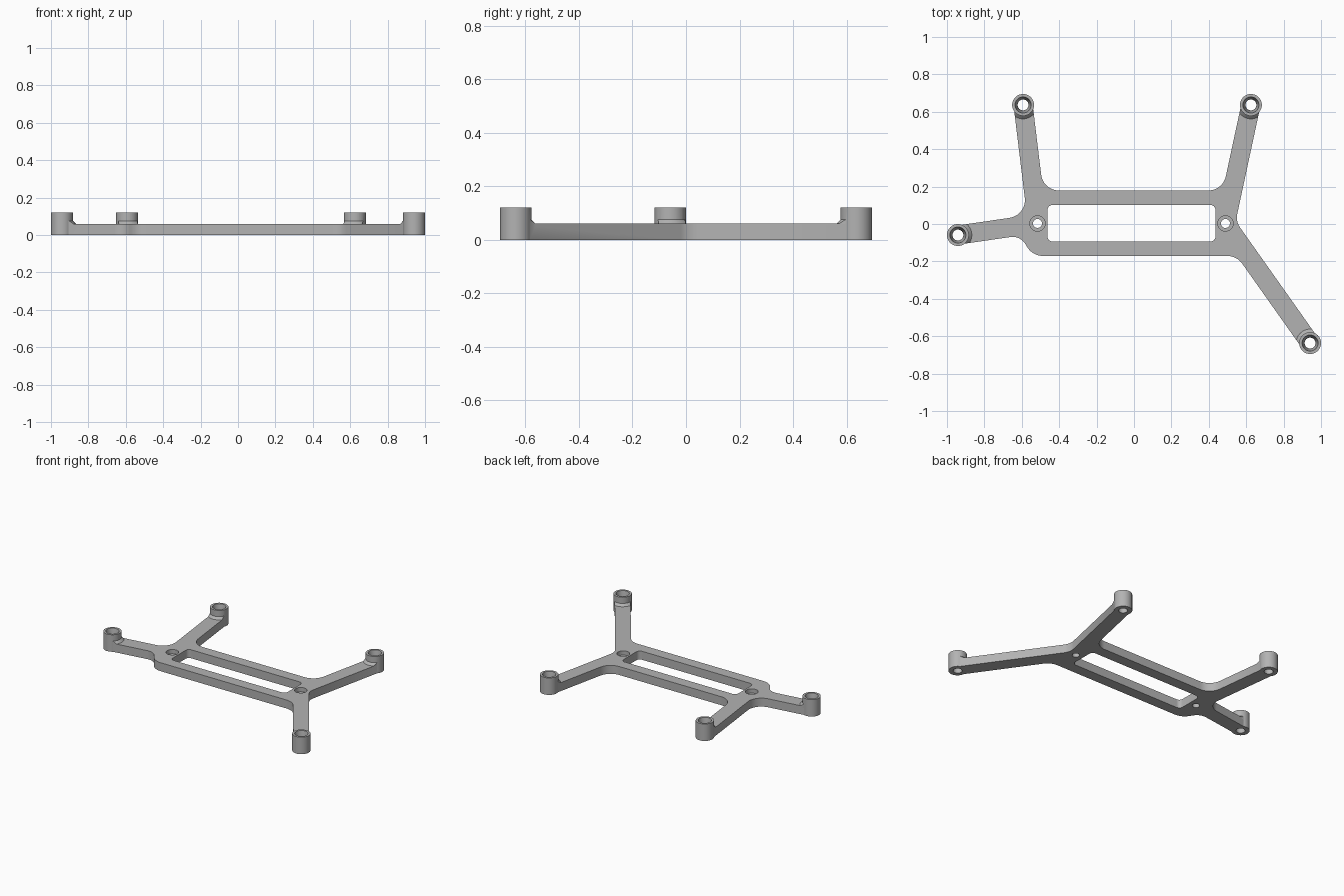
import bpy, bmesh, math
from mathutils import Vector
from mathutils.geometry import intersect_line_line

if "Cube" in bpy.data.objects:
    bpy.data.objects.remove(bpy.data.objects["Cube"], do_unlink=True)

THICK, HEIGHT = 0.06, 0.12      # plate thickness, boss height
BOSS_R, ARM_HALF = 0.0585, 0.051
FILLET = 0.096

hub_left, hub_right = Vector((-0.516, 0.003, 0)), Vector((0.489, 0.003, 0))
boss_back_right = Vector((-0.593, 0.6365, 0))
boss_back_left = Vector((0.625, 0.6365, 0))
boss_side = Vector((-0.9415, -0.059, 0))
boss_front = Vector((0.9415, -0.6365, 0))
bosses = [boss_front, boss_back_left, boss_back_right, boss_side]

grey = bpy.data.materials.new("plain grey")
grey.use_nodes = True
grey.diffuse_color = (0.45, 0.45, 0.45, 1)
grey.node_tree.nodes["Principled BSDF"].inputs["Base Color"].default_value = (0.45, 0.45, 0.45, 1)


def finish(bm, name):
    bmesh.ops.recalc_face_normals(bm, faces=bm.faces)
    mesh = bpy.data.meshes.new(name)
    bm.to_mesh(mesh)
    bm.free()
    mesh.materials.append(grey)
    obj = bpy.data.objects.new(name, mesh)
    bpy.context.collection.objects.link(obj)
    return obj


def prism(name, outline, z0, z1):
    bm = bmesh.new()
    face = bm.faces.new([bm.verts.new((p.x, p.y, z0)) for p in outline])
    out = bmesh.ops.extrude_face_region(bm, geom=[face])["geom"]
    top = [v for v in out if isinstance(v, bmesh.types.BMVert)]
    bmesh.ops.translate(bm, verts=top, vec=(0, 0, z1 - z0))
    return finish(bm, name)


def lathe(name, centre, profile, n=48):
    bm = bmesh.new()
    rings = [[bm.verts.new((centre.x + r * math.cos(math.tau * i / n),
                            centre.y + r * math.sin(math.tau * i / n), z))
              for i in range(n)] for r, z in profile]
    for a, b in zip(rings, rings[1:]):
        for i in range(n):
            j = (i + 1) % n
            bm.faces.new((a[i], a[j], b[j], b[i]))
    bm.faces.new(rings[0])
    bm.faces.new(rings[-1])
    return finish(bm, name)


def combine(target, tool, operation):
    mod = target.modifiers.new("combine", "BOOLEAN")
    mod.operation, mod.object, mod.solver = operation, tool, "EXACT"
    bpy.context.view_layer.objects.active = target
    bpy.ops.object.modifier_apply(modifier=mod.name)
    bpy.data.objects.remove(tool, do_unlink=True)


def round_corners(corners, steps=12):
    # replace each (point, radius) corner with a tangent arc
    pts = []
    for i, (p, r) in enumerate(corners):
        if r == 0:
            pts.append(p)
            continue
        u = (corners[i - 1][0] - p).normalized()
        v = (corners[(i + 1) % len(corners)][0] - p).normalized()
        half = u.angle(v) / 2
        mid = p + (u + v).normalized() * r / math.sin(half)
        start = p + u * r / math.tan(half) - mid
        end = p + v * r / math.tan(half) - mid
        sweep = math.pi - 2 * half
        for k in range(steps + 1):
            t = k / steps
            pts.append(mid + (start * math.sin((1 - t) * sweep)
                              + end * math.sin(t * sweep)) / math.sin(sweep))
    return pts


def arm(hub, boss, join):
    # right edge going out, left edge coming back
    d = (boss - hub).normalized()
    off = Vector((d.y, -d.x, 0)) * ARM_HALF
    return [(hub + off, boss + off, 0), (boss - off, hub - off, join)]


# Outline edges in order: (start, end, radius joining the next edge)
edges = [(Vector((-0.4, -0.171, 0)), Vector((0.4, -0.171, 0)), FILLET)]
edges += arm(hub_right, boss_front, FILLET)
edges += arm(hub_right, boss_back_left, FILLET)
edges += [(Vector((0.4, 0.179, 0)), Vector((-0.4, 0.179, 0)), FILLET)]
edges += arm(hub_left, boss_back_right, FILLET)
edges += arm(hub_left, boss_side, 0.08)
edges += [(Vector((-0.605, -0.065, 0)), Vector((-0.54, -0.177, 0)), 0.1)]

corners = []
for i, (p, q, r) in enumerate(edges):
    p2, q2, _ = edges[(i + 1) % len(edges)]
    if r == 0:
        corners += [(q, 0), (p2, 0)]
    else:
        corners.append((intersect_line_line(p, q, p2, q2)[0], r))
outline = round_corners(corners)

# Flat frame with its long window
frame = prism("mounting_frame", outline, 0, THICK)
slot = [(Vector((-0.0135 + sx * 0.449, 0.004 + sy * 0.098, 0)), 0.027)
        for sx, sy in ((-1, -1), (1, -1), (1, 1), (-1, 1))]
combine(frame, prism("window_cutter", round_corners(slot, 6), -0.1, 0.2), "DIFFERENCE")

# Bosses with a small sloped root on the arm and a tapered through hole
for c in bosses:
    root = lathe("boss_root", c, [(BOSS_R + 0.016, 0.05), (BOSS_R + 0.016, THICK),
                                  (BOSS_R - 0.002, THICK + 0.018)])
    combine(root, prism("root_limit", outline, 0.04, 0.1), "INTERSECT")
    combine(frame, root, "UNION")
    combine(frame, lathe("boss", c, [(BOSS_R, 0), (BOSS_R, HEIGHT)]), "UNION")
for c in bosses:
    hole = [(0.029, -0.02), (0.029, 0.04), (0.043, HEIGHT), (0.043, HEIGHT + 0.02)]
    combine(frame, lathe("boss_hole", c, hole), "DIFFERENCE")

# Counterbored screw holes at both hubs
for c in (hub_left, hub_right):
    hole = [(0.024, -0.02), (0.024, 0.03), (0.041, 0.03), (0.041, 0.1)]
    combine(frame, lathe("screw_hole", c, hole), "DIFFERENCE")

bpy.ops.object.select_all(action="DESELECT")
frame.select_set(True)
bpy.context.view_layer.objects.active = frame
bpy.ops.object.shade_smooth_by_angle(angle=math.radians(30))
